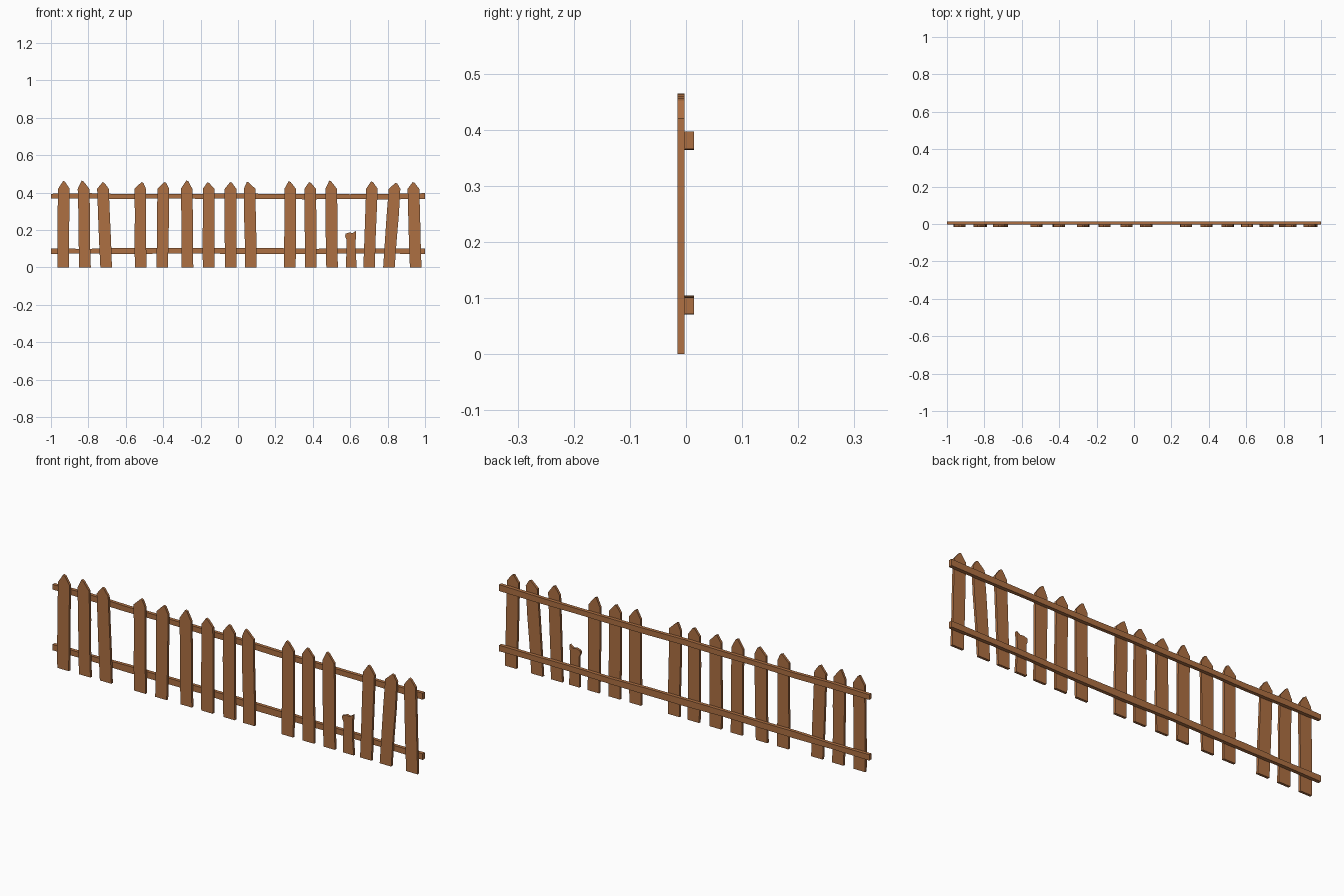
import bpy, bmesh, random

if "Cube" in bpy.data.objects:
    bpy.data.objects.remove(bpy.data.objects["Cube"])

random.seed(4)
wood = bpy.data.materials.new("warm_brown_wood")
wood.diffuse_color = (0.42, 0.16, 0.055, 1)
wood.use_nodes = True
wood.node_tree.nodes["Principled BSDF"].inputs["Base Color"].default_value = wood.diffuse_color


def plank(name, outline, y0, y1):
    """Extrude an x-z outline from y0 (front) to y1 (back)."""
    bm = bmesh.new()
    face = bm.faces.new([bm.verts.new((x, y0, z)) for x, z in outline])
    ext = bmesh.ops.extrude_face_region(bm, geom=[face])
    for v in ext["geom"]:
        if isinstance(v, bmesh.types.BMVert):
            v.co.y = y1
    bmesh.ops.recalc_face_normals(bm, faces=bm.faces)
    mesh = bpy.data.meshes.new(name)
    bm.to_mesh(mesh)
    bm.free()
    mesh.materials.append(wood)
    obj = bpy.data.objects.new(name, mesh)
    bpy.context.collection.objects.link(obj)
    return obj


def jitter(a):
    return random.uniform(-a, a)


FRONT, MID, BACK = -0.015, -0.003, 0.014

# Pointed pickets: bottom centre x, shoulder centre x, peak x, peak z
pickets = [
    (-0.935, -0.931, -0.931, 0.462), (-0.818, -0.826, -0.832, 0.464),
    (-0.705, -0.722, -0.720, 0.456), (-0.520, -0.523, -0.512, 0.456),
    (-0.406, -0.399, -0.390, 0.456), (-0.270, -0.275, -0.272, 0.465),
    (-0.157, -0.157, -0.160, 0.455), (-0.038, -0.040, -0.038, 0.456),
    (0.068, 0.062, 0.052, 0.458), (0.277, 0.279, 0.275, 0.461),
    (0.390, 0.386, 0.384, 0.456), (0.503, 0.498, 0.492, 0.464),
    (0.701, 0.716, 0.716, 0.460), (0.807, 0.837, 0.846, 0.452),
    (0.950, 0.938, 0.938, 0.456)]
for i, (xb, xs, xp, zp) in enumerate(pickets):
    zs, w = 0.42, 0.031
    right, left = [], []
    for t in (0.33, 0.67):  # slightly wavy long edges
        x = xb + (xs - xb) * t
        right.append((x + w + jitter(0.002), zs * t))
        left.append((x - w + jitter(0.002), zs * t))
    outline = [(xb - w, 0), (xb + w, 0)] + right + [
        (xs + w, zs), (xp + 0.006, zp - 0.004), (xp - 0.004, zp),
        (xs - w, zs)] + left[::-1]
    plank(f"picket_{i + 1}", outline, FRONT, MID)

# Broken picket stump
plank("broken_picket", [(0.578, 0), (0.635, 0), (0.628, 0.1), (0.631, 0.196),
                        (0.612, 0.183), (0.598, 0.187), (0.574, 0.18),
                        (0.573, 0.165), (0.58, 0.15)], FRONT, MID)

# Two uneven rails behind the pickets
for name, z0, z1 in (("lower_rail", 0.073, 0.102), ("upper_rail", 0.366, 0.394)):
    xs = [-1 + 0.2 * k for k in range(11)]
    low = [(x, z0 + jitter(0.003)) for x in xs]
    high = [(x, z1 + jitter(0.003)) for x in reversed(xs)]
    plank(name, low + high, MID, BACK)
